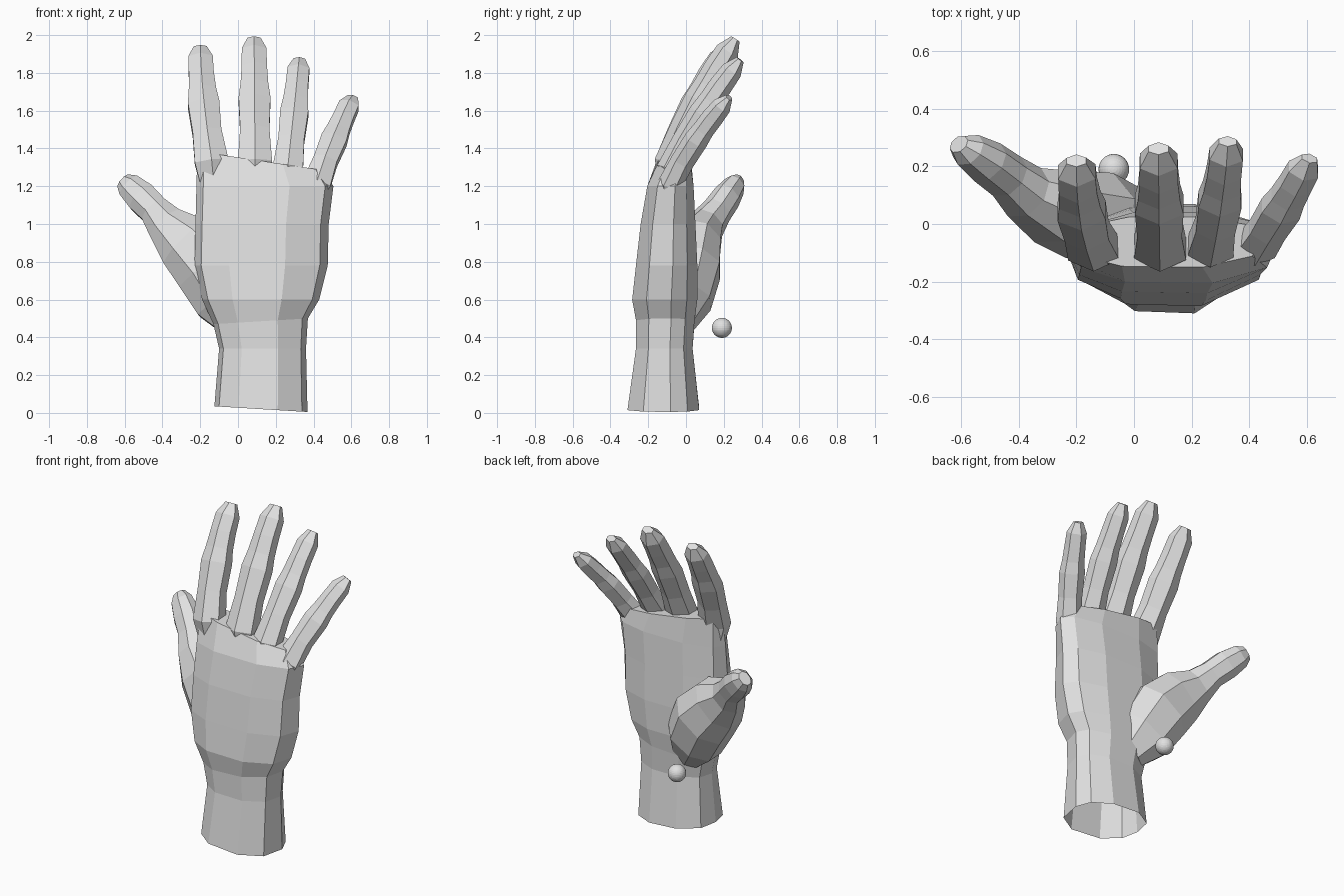
import bpy, bmesh
from mathutils import Vector

if "Cube" in bpy.data.objects:
    bpy.data.objects.remove(bpy.data.objects["Cube"])

skin = bpy.data.materials.new("light_grey")
skin.diffuse_color = (0.75, 0.75, 0.75, 1)
skin.use_nodes = True
skin.node_tree.nodes["Principled BSDF"].inputs["Base Color"].default_value = skin.diffuse_color


def loft(name, rings):
    """Closed flat-shaded solid through a list of point rings."""
    bm = bmesh.new()
    vs = [[bm.verts.new(p) for p in r] for r in rings]
    n = len(rings[0])
    for a, b in zip(vs, vs[1:]):
        for i in range(n):
            j = (i + 1) % n
            bm.faces.new((a[i], a[j], b[j], b[i]))
    bm.faces.new(vs[0][::-1])
    bm.faces.new(vs[-1])
    bmesh.ops.recalc_face_normals(bm, faces=bm.faces)
    me = bpy.data.meshes.new(name)
    bm.to_mesh(me)
    bm.free()
    ob = bpy.data.objects.new(name, me)
    bpy.context.collection.objects.link(ob)
    me.materials.append(skin)
    return ob


def tube(name, path, hint, section):
    """Tapered tube along path points (centre, half width, half depth)."""
    rings = []
    for i, (c, w, d) in enumerate(path):
        t = (path[min(i + 1, len(path) - 1)][0] - path[max(i - 1, 0)][0]).normalized()
        s = (hint - t * hint.dot(t)).normalized()
        k = t.cross(s)
        rings.append([c + s * w * u + k * d * v for u, v in section])
    return loft(name, rings)


# palm and wrist: z, left x, right x, back y, palm y, height change across
section = [(0, .5), (.05, .22), (.26, .02), (.68, 0), (.94, .22), (1, .6),
           (.92, .84), (.68, 1), (.3, 1), (.05, .8)]
levels = [(.035, -.125, .368, -.31, .07, -.03), (.34, -.10, .36, -.265, .035, 0),
          (.47, -.13, .37, -.265, .045, .03), (.60, -.19, .43, -.285, .06, 0),
          (.78, -.23, .475, -.265, .06, 0), (1.0, -.225, .48, -.24, .05, 0),
          (1.2, -.22, .505, -.205, .04, 0), (1.385, -.215, .45, -.15, .025, -.1)]
hand = loft("hand", [[(l + (r - l) * u, b + (p - b) * v, z + k * u) for u, v in section]
                     for z, l, r, b, p, k in levels])

# fingers: base, tip, half width, sideways bow
hexa = [(0, 1), (-1, .45), (-1, -.5), (0, -1), (1, -.5), (1, .45)]
fingers = {
    "index_finger": ((-.14, -.085, 1.33), (-.2, .22, 1.935), .085, -.012),
    "middle_finger": ((.09, -.085, 1.33), (.085, .262, 1.98), .086, 0),
    "ring_finger": ((.265, -.08, 1.30), (.325, .287, 1.87), .076, .003),
    "little_finger": ((.42, -.08, 1.22), (.609, .228, 1.67), .07, -.005)}
# position along the finger, width factor, depth factor
stations = [(-.3, .7, .6), (0, 1.05, .95), (.25, .9, .9), (.5, .98, .92),
            (.62, .85, .82), (.76, .78, .82), (.9, .76, .74), (1, .4, .3)]
parts = []
for name, (a, b, w, bow) in fingers.items():
    a, b = Vector(a), Vector(b)
    path = []
    for t, kw, kd in stations:
        c = a + (b - a) * t + Vector((bow, -.02, 0)) * max(0, 4 * t * (1 - t))
        if t < 0:
            c.y = a.y + .005        # root stays buried in the palm
        path.append((c, w * kw, w * kd))
    parts.append(tube(name, path, Vector((1, 0, 0)), hexa))

# thumb with the fleshy ball at its root
octo = [(-.45, 1), (-1, .4), (-1, -.4), (-.45, -1), (.45, -1), (1, -.4), (1, .4), (.45, 1)]
thumb = [(.02, -.04, .46, .10, .07), (-.06, .0, .60, .17, .13), (-.155, .03, .77, .185, .15),
         (-.275, .06, .90, .16, .125), (-.38, .11, .995, .105, .09), (-.44, .165, 1.07, .08, .075),
         (-.51, .215, 1.14, .083, .07), (-.575, .257, 1.2, .068, .055), (-.608, .277, 1.228, .042, .03)]
parts.append(tube("thumb", [(Vector(p[:3]), p[3], p[4]) for p in thumb],
                  Vector((1, 0, .8)), octo))

# weld everything into one skin
bpy.context.view_layer.objects.active = hand
for p in parts:
    m = hand.modifiers.new("join", "BOOLEAN")
    m.operation, m.solver, m.object = "UNION", "EXACT", p
    bpy.ops.object.modifier_apply(modifier=m.name)
    bpy.data.objects.remove(p)

# open wrist end
bm = bmesh.new()
bm.from_mesh(hand.data)
ends = [f for f in bm.faces if all(v.co.z < .06 for v in f.verts)]
bmesh.ops.delete(bm, geom=ends, context="FACES")
bm.to_mesh(hand.data)
bm.free()

# small loose ball near the wrist
bpy.ops.mesh.primitive_uv_sphere_add(segments=32, ring_count=16, radius=.053, location=(-.07, .19, .45))
ball = bpy.context.object
ball.name = "ball"
ball.data.materials.append(skin)
